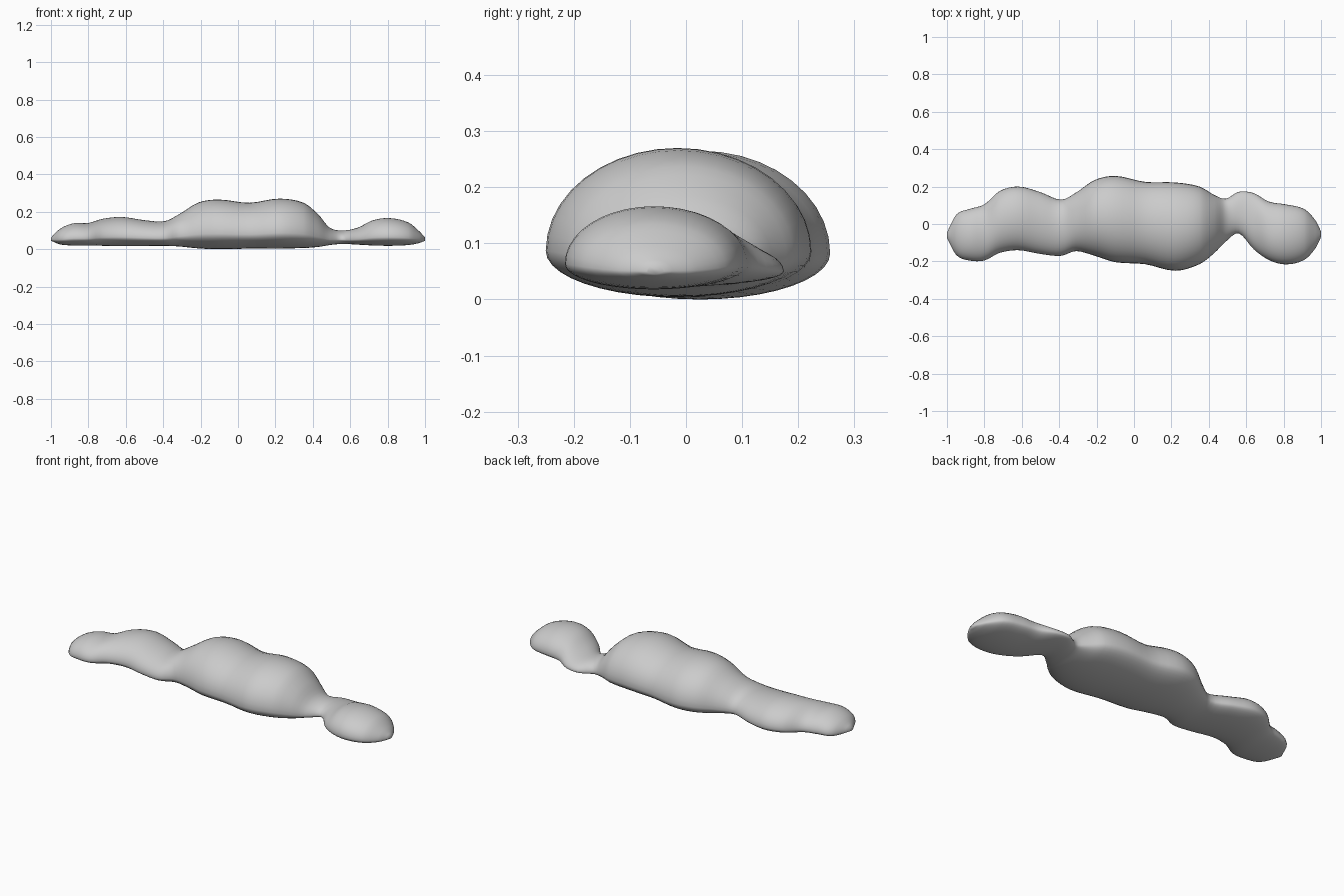
import bpy, bmesh, math

# Body stations: x, y min, y max, z bottom, z top, y of the crest
STATIONS = [
    (-1.00, -0.075, -0.045, 0.045, 0.062, -0.06),
    (-0.95, -0.166, 0.05, 0.025, 0.11, -0.06),
    (-0.88, -0.195, 0.08, 0.02, 0.138, -0.06),
    (-0.80, -0.195, 0.105, 0.02, 0.14, -0.045),
    (-0.72, -0.155, 0.175, 0.018, 0.163, 0.01),
    (-0.62, -0.14, 0.20, 0.016, 0.172, 0.03),
    (-0.50, -0.16, 0.17, 0.017, 0.155, 0.01),
    (-0.39, -0.17, 0.13, 0.018, 0.15, -0.015),
    (-0.31, -0.145, 0.168, 0.014, 0.19, 0.01),
    (-0.21, -0.17, 0.235, 0.004, 0.25, 0.03),
    (-0.10, -0.204, 0.257, 0.0, 0.265, 0.025),
    (0.06, -0.215, 0.225, 0.003, 0.248, 0.005),
    (0.22, -0.25, 0.222, 0.004, 0.27, -0.015),
    (0.35, -0.215, 0.20, 0.006, 0.248, -0.01),
    (0.43, -0.155, 0.155, 0.012, 0.185, 0.0),
    (0.49, -0.095, 0.135, 0.022, 0.115, 0.02),
    (0.56, -0.05, 0.172, 0.028, 0.10, 0.05),
    (0.64, -0.135, 0.165, 0.024, 0.115, 0.0),
    (0.72, -0.192, 0.12, 0.02, 0.154, -0.05),
    (0.81, -0.216, 0.105, 0.018, 0.166, -0.058),
    (0.91, -0.192, 0.08, 0.022, 0.143, -0.058),
    (0.97, -0.13, 0.02, 0.033, 0.095, -0.058),
    (1.00, -0.07, -0.04, 0.045, 0.062, -0.055),
]
STEPS, SIDES = 4, 40


def slope(i, k):
    a = STATIONS[max(i - 1, 0)]
    b = STATIONS[min(i + 1, len(STATIONS) - 1)]
    return (b[k] - a[k]) / (b[0] - a[0])


def sample(i, t):
    """Smooth blend between station i and the next."""
    p, q = STATIONS[i], STATIONS[i + 1]
    h = q[0] - p[0]
    out = [p[0] + h * t]
    for k in range(1, 6):
        out.append((2*t**3 - 3*t*t + 1) * p[k] + (t**3 - 2*t*t + t) * h * slope(i, k)
                   + (3*t*t - 2*t**3) * q[k] + (t**3 - t*t) * h * slope(i + 1, k))
    return out


def ring(bm, s):
    """Domed section with a shallow rounded underside."""
    x, y0, y1, zb, zt, yc = s
    zw = zb + 0.31 * (zt - zb)          # height of the widest line
    verts = []
    for j in range(SIDES):
        a = 2 * math.pi * j / SIDES
        c, n = math.cos(a), math.sin(a)
        y = yc + c * ((y1 - yc) if c > 0 else (yc - y0))
        z = zw + n * ((zt - zw) if n > 0 else (zw - zb))
        verts.append(bm.verts.new((x, y, z)))
    return verts


# Lumpy body, lofted from end to end
bm = bmesh.new()
rows = [sample(i, j / STEPS) for i in range(len(STATIONS) - 1) for j in range(STEPS)]
rows.append(list(STATIONS[-1]))
rings = [ring(bm, s) for s in rows]
for a, b in zip(rings, rings[1:]):
    for j in range(SIDES):
        k = (j + 1) % SIDES
        bm.faces.new((a[j], a[k], b[k], b[j]))
bm.faces.new(rings[0])
bm.faces.new(rings[-1])
bmesh.ops.recalc_face_normals(bm, faces=bm.faces)

mesh = bpy.data.meshes.new("lumpy_body")
bm.to_mesh(mesh)
bm.free()
for p in mesh.polygons:
    p.use_smooth = True
body = bpy.data.objects.new("lumpy_body", mesh)
bpy.context.collection.objects.link(body)

grey = bpy.data.materials.new("light grey")
grey.diffuse_color = (0.6, 0.6, 0.6, 1)
mesh.materials.append(grey)
